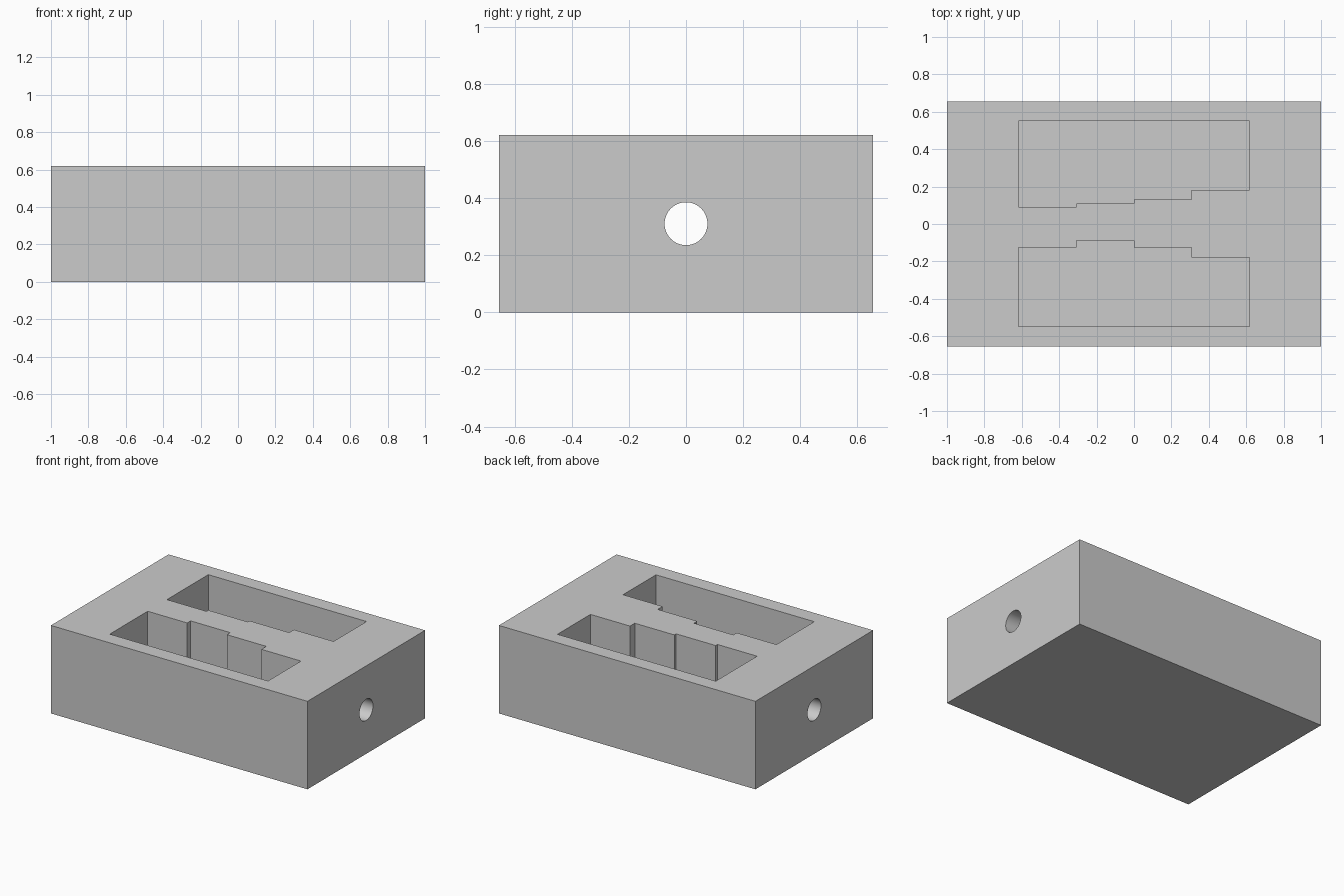
import bpy
import bmesh
import math

cube = bpy.data.objects.get("Cube")
if cube:
    bpy.data.objects.remove(cube, do_unlink=True)

HEIGHT = 0.62
FLOOR = 0.11
GREY = (0.6, 0.6, 0.6, 1)

grey = bpy.data.materials.new("plain grey")
grey.use_nodes = True
grey.diffuse_color = GREY
grey.node_tree.nodes["Principled BSDF"].inputs["Base Color"].default_value = GREY


def prism(name, outline, bottom, top):
    """Extrude a flat outline straight up."""
    bm = bmesh.new()
    face = bm.faces.new([bm.verts.new((x, y, bottom)) for x, y in outline])
    up = bmesh.ops.extrude_face_region(bm, geom=[face])["geom"]
    verts = [v for v in up if isinstance(v, bmesh.types.BMVert)]
    bmesh.ops.translate(bm, verts=verts, vec=(0, 0, top - bottom))
    bmesh.ops.recalc_face_normals(bm, faces=bm.faces)
    mesh = bpy.data.meshes.new(name)
    bm.to_mesh(mesh)
    bm.free()
    obj = bpy.data.objects.new(name, mesh)
    bpy.context.collection.objects.link(obj)
    mesh.materials.append(grey)
    return obj


def pocket(name, outer_y, inner_steps):
    """Rectangular pocket whose inner wall is stepped in equal lengths."""
    half = 0.617
    length = 2 * half / len(inner_steps)
    outline = [(half, outer_y), (-half, outer_y)]
    for i, y in enumerate(inner_steps):
        start = -half + i * length
        outline += [(start, y), (start + length, y)]
    return prism(name, outline, FLOOR, HEIGHT + 0.2)


# Solid block
block = prism("block", [(-1, -0.655), (1, -0.655), (1, 0.655), (-1, 0.655)], 0, HEIGHT)

# Stepped pockets open at the top
cutters = [
    pocket("back_pocket_cutter", 0.55, [0.09, 0.11, 0.13, 0.183]),
    pocket("front_pocket_cutter", -0.547, [-0.125, -0.087, -0.125, -0.18]),
]

# Round bore running lengthwise
bpy.ops.mesh.primitive_cylinder_add(
    vertices=64, radius=0.075, depth=2.4,
    location=(0, 0, HEIGHT / 2), rotation=(0, math.pi / 2, 0))
bore = bpy.context.object
bore.name = "bore_cutter"
bore.data.materials.append(grey)
cutters.append(bore)

for cutter in cutters:
    cut = block.modifiers.new(cutter.name, "BOOLEAN")
    cut.operation = "DIFFERENCE"
    cut.solver = "EXACT"
    cut.object = cutter

# Apply the cuts, then discard the cutters
bpy.ops.object.select_all(action="DESELECT")
block.select_set(True)
bpy.context.view_layer.objects.active = block
for cutter in cutters:
    bpy.ops.object.modifier_apply(modifier=cutter.name)
    bpy.data.objects.remove(cutter, do_unlink=True)
bpy.ops.object.shade_smooth_by_angle(angle=math.radians(30))
